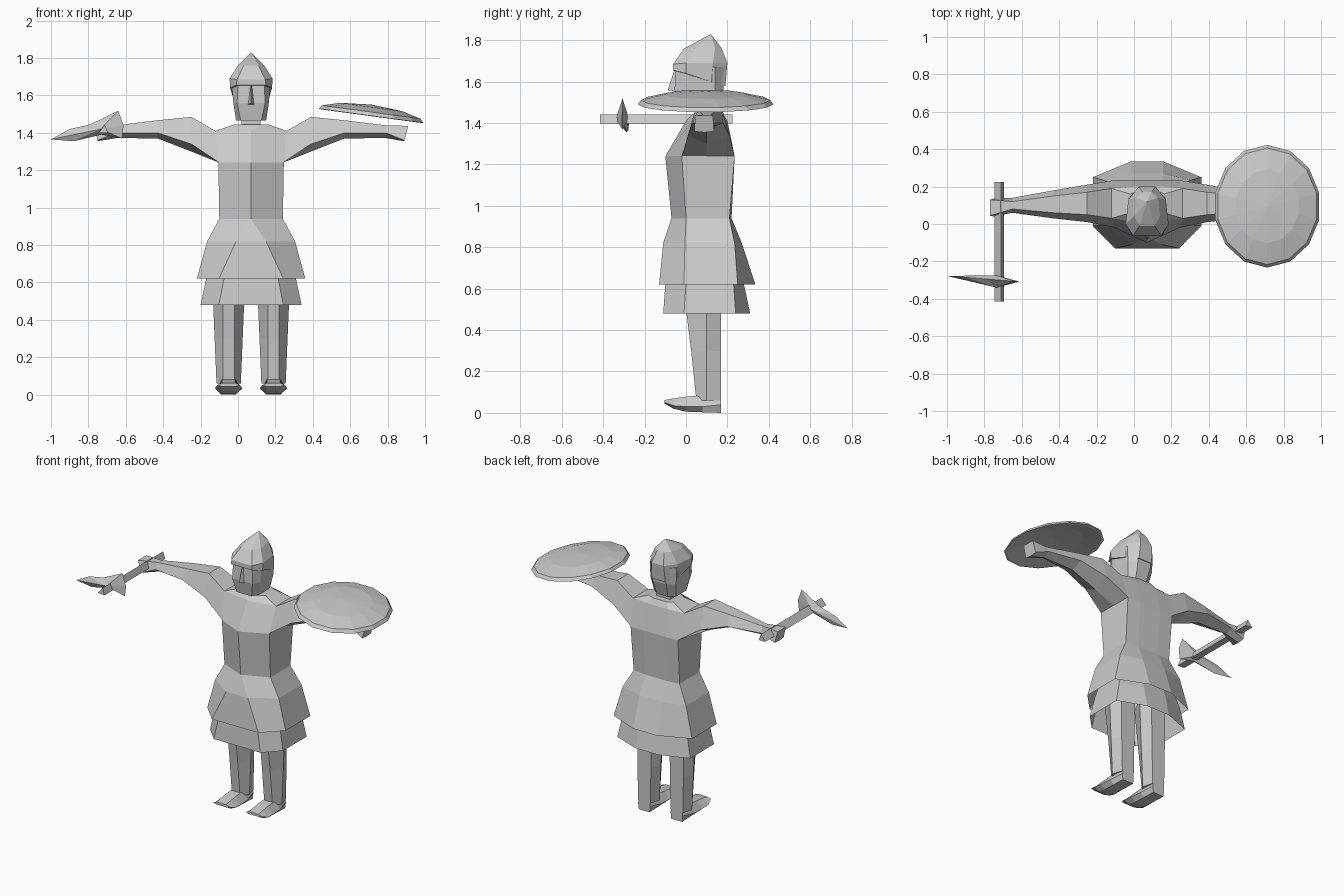
import bpy, bmesh, math

CX = 0.07  # body centre line

mat = bpy.data.materials.new("light_grey")
mat.diffuse_color = (0.6, 0.6, 0.6, 1)


def finish(name, bm):
    bmesh.ops.remove_doubles(bm, verts=bm.verts, dist=1e-4)
    bmesh.ops.recalc_face_normals(bm, faces=bm.faces)
    me = bpy.data.meshes.new(name)
    bm.to_mesh(me)
    bm.free()
    me.materials.append(mat)
    ob = bpy.data.objects.new(name, me)
    bpy.context.collection.objects.link(ob)
    return ob


def loft(name, rings, cap_start=True, cap_end=True):
    """Skin a list of equal-length rings of 3D points."""
    bm = bmesh.new()
    vs = [[bm.verts.new(p) for p in r] for r in rings]
    n = len(rings[0])
    for a, b in zip(vs, vs[1:]):
        for i in range(n):
            j = (i + 1) % n
            bm.faces.new((a[i], a[j], b[j], b[i]))
    if cap_start:
        bm.faces.new(vs[0][::-1])
    if cap_end:
        bm.faces.new(vs[-1])
    return finish(name, bm)


def ring(z, half, cx=CX):
    """Symmetric ring from its right half, listed front to back."""
    pts = [(p[0], p[1], p[2] if len(p) > 2 else z) for p in half]
    return ([(cx + x, y, h) for x, y, h in pts]
            + [(cx - x, y, h) for x, y, h in reversed(pts)])


# Tunic with flared skirt
loft("tunic", [
    ring(0.62, [(.172, -.13), (.29, -.01), (.29, .25), (.085, .335)]),
    ring(0.82, [(.08, -.11), (.235, -.005), (.235, .235), (.085, .27)]),
    ring(0.94, [(0, -.07), (.17, 0), (.17, .21), (.08, .22)]),
    ring(1.24, [(0, -.10), (.175, -.02), (.175, .235), (.08, .235)]),
    ring(1.41, [(0, 0), (.19, .03), (.19, .19), (.08, .20)]),
    ring(1.445, [(.05, .03), (.09, .06), (.09, .16), (.05, .18)]),
], cap_start=False)

# Lower skirt layer
loft("under_skirt", [
    ring(0.48, [(.172, -.11), (.27, -.01), (.27, .24), (.085, .31)]),
    ring(0.62, [(.145, -.10), (.24, 0), (.24, .23), (.085, .28)]),
    ring(0.80, [(.06, -.08), (.18, .01), (.18, .20), (.06, .23)]),
], cap_start=False)

# Arms, each with a flared hand
ARM = [  # x bottom, x top, then (y, z) section
    (.17, .19, [(.10, 1.24), (-.02, 1.24), (.03, 1.41), (.19, 1.41), (.235, 1.24)]),
    (.32, .32, [(.10, 1.30), (.01, 1.34), (.05, 1.485), (.17, 1.485), (.21, 1.34)]),
    (.50, .50, [(.10, 1.37), (.03, 1.40), (.06, 1.467), (.15, 1.467), (.18, 1.40)]),
    (.72, .72, [(.10, 1.372), (.06, 1.40), (.08, 1.44), (.12, 1.44), (.14, 1.40)]),
    (.82, .84, [(.09, 1.355), (.04, 1.36), (.045, 1.437), (.13, 1.437), (.135, 1.36)]),
]
for side, s in (("left", 1), ("right", -1)):
    loft(side + "_arm", [
        [(CX + s * (xt if i in (2, 3) else xb), y, z) for i, (y, z) in enumerate(sec)]
        for xb, xt, sec in ARM])

    # Leg and foot
    lx = CX + s * 0.12
    loft(side + "_leg", [
        ring(0.06, [(.03, .05), (.065, .10), (.045, .17)], lx),
        ring(0.30, [(.03, .025), (.075, .10), (.05, .17)], lx),
        ring(0.66, [(.03, -.02), (.09, .10), (.055, .17)], lx),
    ])
    loft(side + "_foot", [
        [(lx + x, y, z) for x, z in ((-.04, zb), (.04, zb), (w, zm), (.035, zt), (-.035, zt), (-w, zm))]
        for y, w, zb, zm, zt in ((-.105, .06, .045, .052, .062),
                                 (-.06, .073, .02, .035, .07),
                                 (.0, .07, .006, .03, .078),
                                 (.08, .065, .003, .03, .085),
                                 (.17, .045, .0, .04, .085))])

# Neck, head and nose
loft("neck", [ring(1.42, [(.05, .04), (.05, .14)]), ring(1.50, [(.05, .04), (.05, .14)])])
loft("head", [
    ring(1.465, [(.055, -.035), (.08, .01), (.08, .12), (.04, .15)]),
    ring(1.56, [(.075, -.055), (.095, .0), (.095, .14), (.05, .18)]),
    ring(1.67, [(.07, -.05), (.105, .0), (.1, .14), (.05, .19)]),
])
loft("nose", [
    ring(1.55, [(0, -.088, 1.56), (.02, -.045)]),
    ring(1.66, [(0, -.055), (.006, -.045)]),
])

# Helmet, brim dropping to the back and peak leaning back
loft("helmet", [
    ring(0, [(.08, -.062, 1.655), (.112, 0, 1.64), (.10, .12, 1.60), (.05, .19, 1.58)]),
    ring(0, [(.075, -.062, 1.685), (.115, 0, 1.69), (.10, .13, 1.69), (.045, .20, 1.69)]),
    ring(0, [(.04, -.01, 1.76), (.07, .04, 1.76), (.06, .14, 1.765), (.025, .17, 1.765)]),
    ring(0, [(0, .12, 1.83)] * 4),
], cap_end=False)

# Round shield lying tilted over the left forearm
SIDES = 14


def disc(scale, lift):
    pts = []
    for k in range(SIDES):
        a = 2 * math.pi * (k + 0.5) / SIDES
        x, y = .285 * scale * math.cos(a), .328 * scale * math.sin(a)
        pts.append((.712 + x, .095 + y, 1.491 - .135 * x + lift))
    return pts


loft("shield", [disc(0, .045), disc(.6, .026), disc(.95, -.002), disc(1, .0),
                disc(.95, .02), disc(.6, .047), disc(0, .06)],
     cap_start=False, cap_end=False)

# Axe shaft, triangular in section
loft("axe_shaft", [[(-.745, y, 1.40), (-.695, y, 1.398), (-.712, y, 1.442)]
                   for y in (-.415, .225)])

# Axe head: sharp outline swelling to a ridge around the shaft
OUTLINE = [(-1, 1.365), (-.88, 1.355), (-.73, 1.39), (-.62, 1.37),
           (-.612, 1.44), (-.64, 1.518), (-.79, 1.445), (-.90, 1.42)]
bm = bmesh.new()
rim = [bm.verts.new((x, -.308 + .08 * max(0, -.62 - x), z)) for x, z in OUTLINE]
for y in (-.34, -.275):
    mid = bm.verts.new((-.735, y, 1.42))
    for i in range(len(rim)):
        bm.faces.new((rim[i], rim[(i + 1) % len(rim)], mid))
finish("axe_head", bm)
